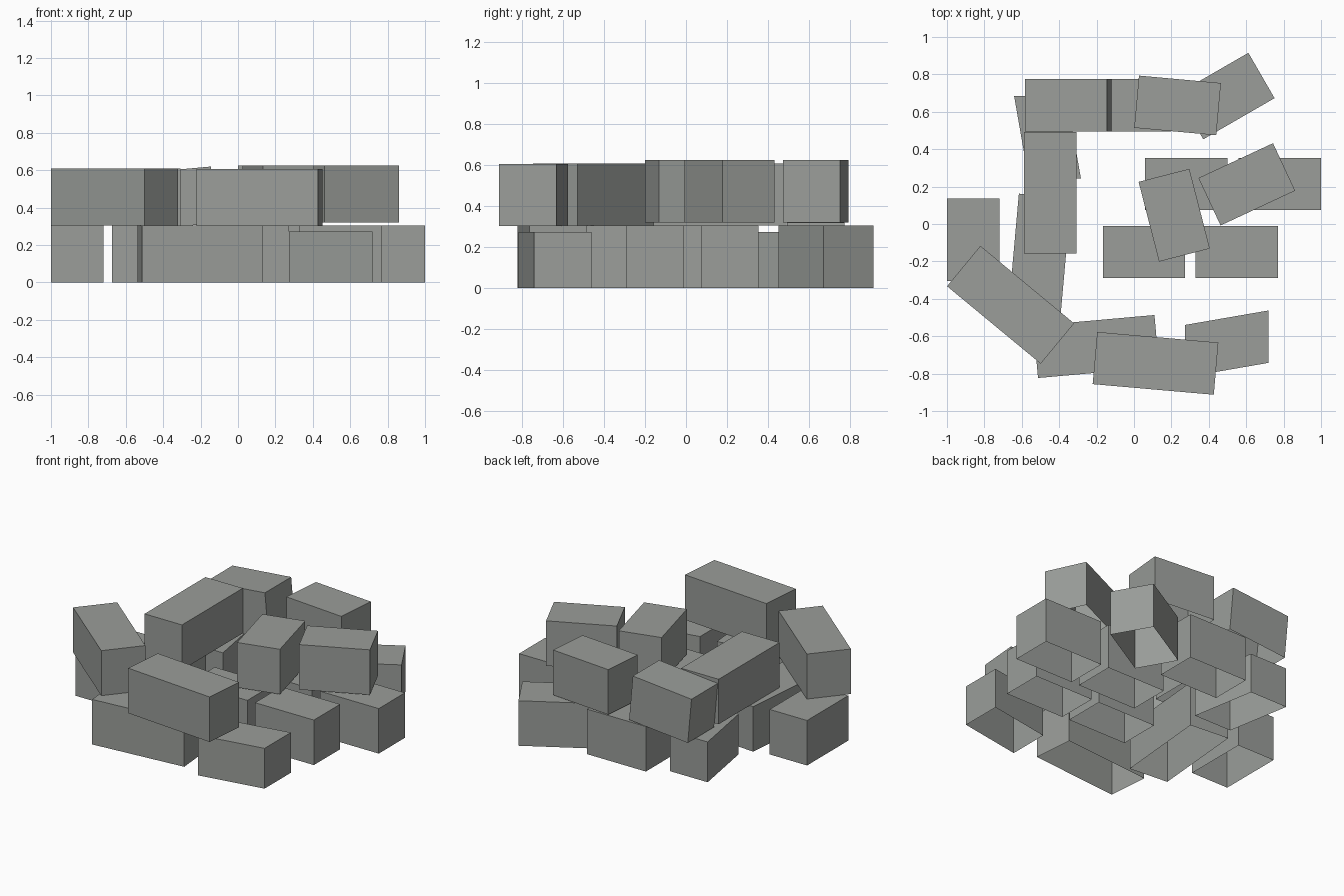
import bpy, bmesh
from math import radians
from mathutils import Matrix, Vector

if "Cube" in bpy.data.objects:
    bpy.data.objects.remove(bpy.data.objects["Cube"])

stone = bpy.data.materials.new("stone grey")
stone.diffuse_color = (0.325, 0.34, 0.322, 1)
stone.use_nodes = True
stone.node_tree.nodes["Principled BSDF"].inputs["Base Color"].default_value = stone.diffuse_color

W, H = 0.28, 0.304       # block depth and course height
HALF, FULL = 0.44, 0.65  # short and long block lengths


def block(name, x, y, z, length, turn=0, height=H, tilt=0, shear=0):
    """Open-bottomed box centred at x, y with its base at z; shear skews the long axis."""
    bm = bmesh.new()
    bmesh.ops.create_cube(bm, size=1)
    bm.normal_update()
    bottom = [f for f in bm.faces if f.normal.z < -0.5]
    bmesh.ops.delete(bm, geom=bottom, context='FACES_ONLY')
    for v in bm.verts:
        v.co = Vector((v.co.x * length, v.co.y * W + shear * v.co.x, v.co.z * height))
    rot = Matrix.Rotation(radians(turn), 4, 'Z') @ Matrix.Rotation(radians(tilt), 4, 'Y')
    bm.transform(Matrix.Translation((x, y, z + height / 2)) @ rot)
    me = bpy.data.meshes.new(name)
    bm.to_mesh(me)
    bm.free()
    me.materials.append(stone)
    bpy.context.collection.objects.link(bpy.data.objects.new(name, me))


# Bottom course: name, x, y, length, turn
for name, x, y, length, turn in [
    ("left_base_block", -0.86, -0.084, HALF, 90),
    ("left_long_base_block", -0.505, -0.174, FULL, 84.9),
    ("front_long_base_block", -0.202, -0.655, FULL, 5.1),
    ("inner_front_base_block_1", 0.053, -0.15, HALF, 0),
    ("inner_front_base_block_2", 0.55, -0.15, HALF, 0),
    ("inner_back_base_block_1", 0.28, 0.214, HALF, 0),
    ("inner_back_base_block_2", 0.78, 0.214, HALF, 0),
    ("back_base_block", -0.022, 0.634, HALF, 0),
    ("back_right_base_block", 0.491, 0.684, HALF, 30),
]:
    block(name, x, y, 0, length, turn)

# Two lower, skewed base blocks
block("front_right_skewed_block", 0.496, -0.641, 0, 0.445, 0, 0.272, shear=0.077)
block("back_left_skewed_block", -0.4625, 0.4645, 0, 0.44, 90, 0.272, shear=0.077)

# Top course: name, x, y, base z, length, turn
for name, x, y, z, length, turn in [
    ("left_long_top_block", -0.448, 0.167, 0.304, FULL, 90),
    ("corner_long_top_block", -0.66, -0.432, 0.304, FULL, -39.6),
    ("front_long_top_block", 0.115, -0.745, 0.302, FULL, -5),
    ("inner_top_block_1", 0.215, 0.047, 0.32, HALF, -75.6),
    ("inner_top_block_2", 0.603, 0.212, 0.32, HALF, 25),
    ("back_top_block", 0.233, 0.634, 0.32, HALF, -5.2),
]:
    block(name, x, y, z, length, turn)

# Top block leaning on the lower skewed one
block("back_left_tilted_block", -0.35, 0.634, 0.296, HALF, 0, H, tilt=-5.2)
